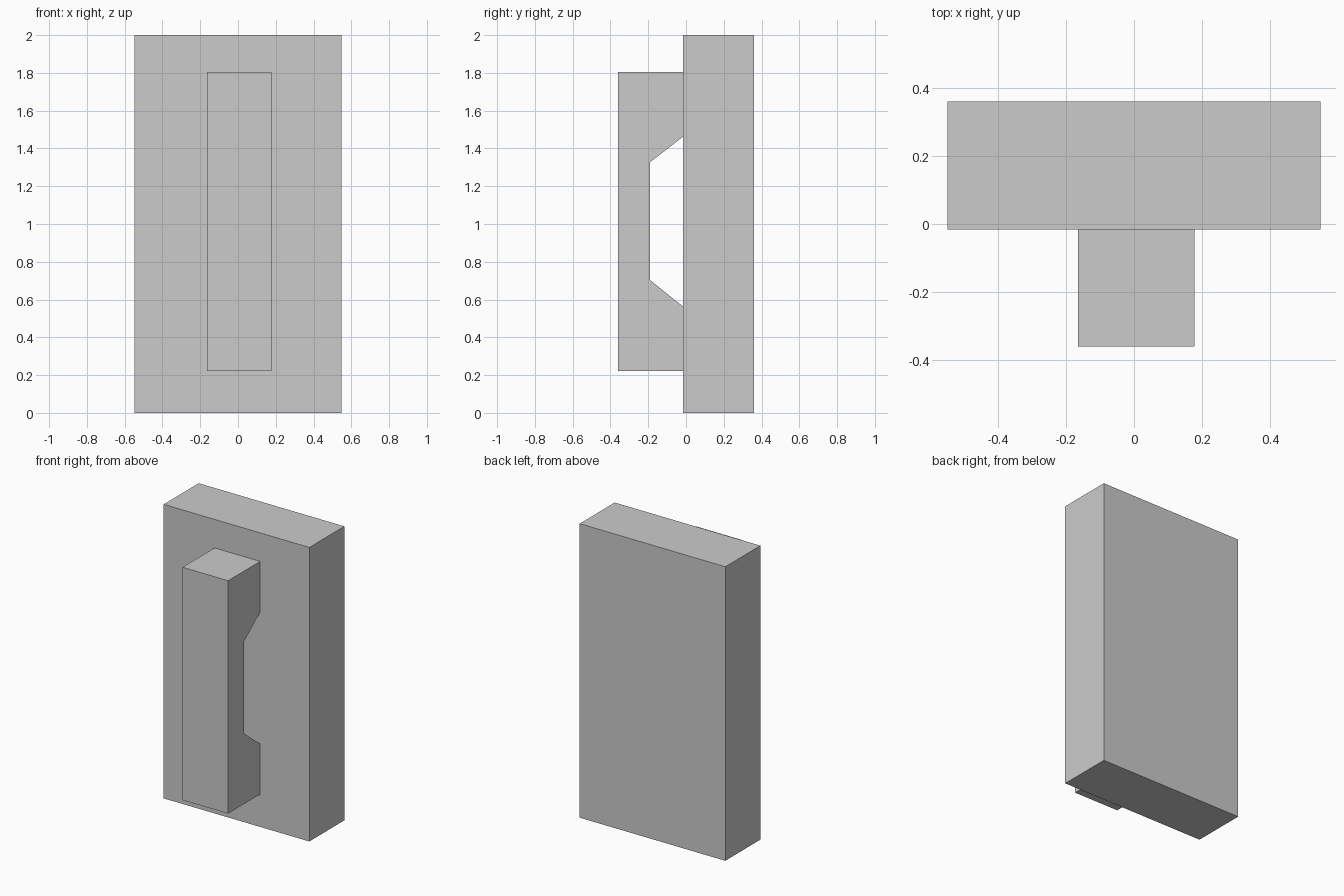
import bpy
import bmesh

if "Cube" in bpy.data.objects:
    bpy.data.objects.remove(bpy.data.objects["Cube"])


def extrude_profile(name, profile, x0, x1):
    """Solid made by sweeping a (y, z) profile from x0 to x1."""
    bm = bmesh.new()
    face = bm.faces.new([bm.verts.new((x0, y, z)) for y, z in profile])
    swept = bmesh.ops.extrude_face_region(bm, geom=[face])["geom"]
    verts = [g for g in swept if isinstance(g, bmesh.types.BMVert)]
    bmesh.ops.translate(bm, verts=verts, vec=(x1 - x0, 0, 0))
    bmesh.ops.recalc_face_normals(bm, faces=bm.faces)
    mesh = bpy.data.meshes.new(name)
    bm.to_mesh(mesh)
    bm.free()
    obj = bpy.data.objects.new(name, mesh)
    bpy.context.collection.objects.link(obj)
    return obj


FRONT, BACK = -0.016, 0.36

# Thick flat panel
extrude_profile("panel", [(FRONT, 0), (BACK, 0), (BACK, 2), (FRONT, 2)],
                -0.548, 0.548)

# Grab handle with a chamfered finger opening behind it
GRIP_FRONT, GRIP_BACK = -0.36, -0.19
extrude_profile("handle", [
    (GRIP_FRONT, 0.222), (FRONT, 0.222), (FRONT, 0.564), (GRIP_BACK, 0.703),
    (GRIP_BACK, 1.327), (FRONT, 1.462), (FRONT, 1.806), (GRIP_FRONT, 1.806),
], -0.165, 0.178)
